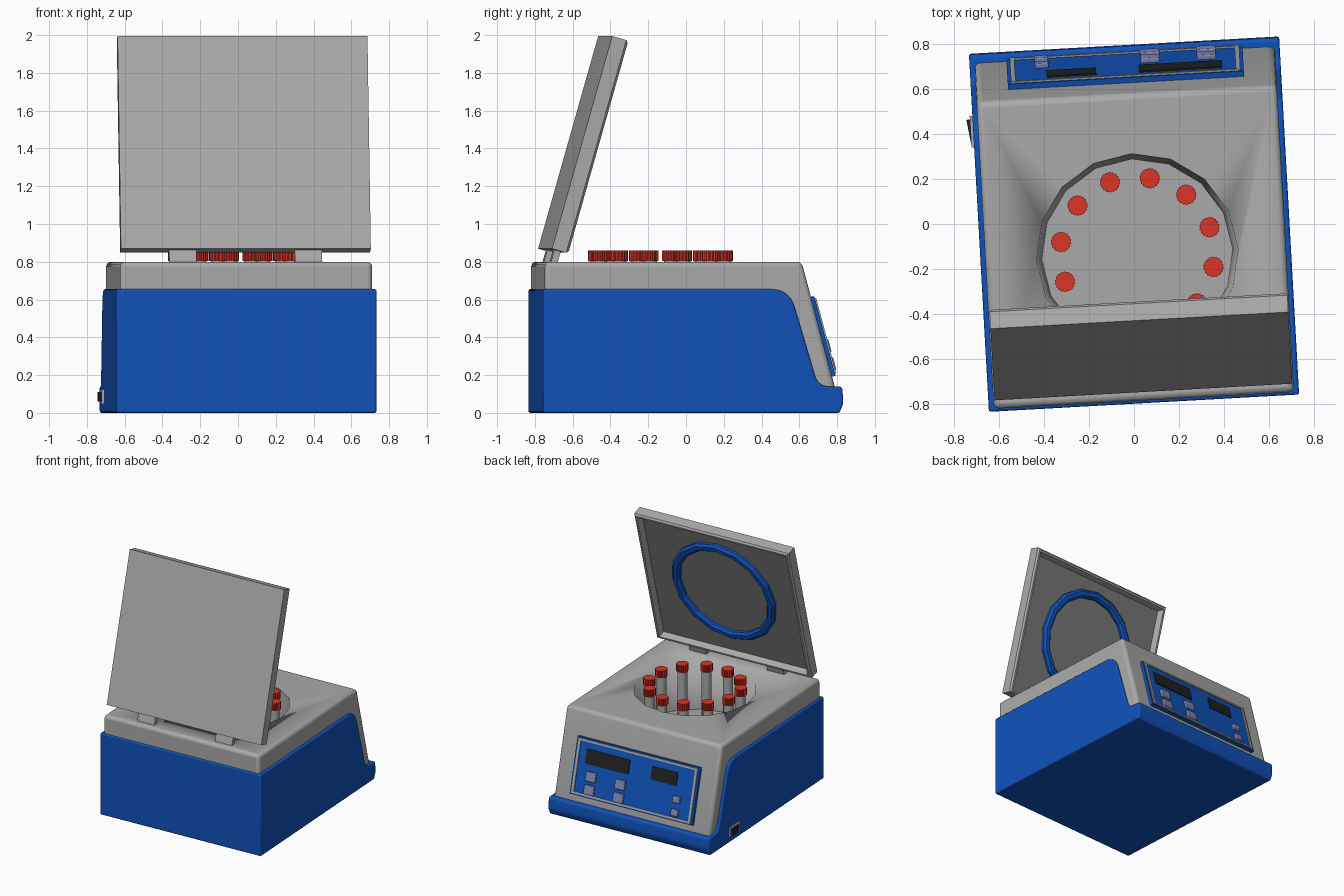
import bpy, bmesh, math
from mathutils import Matrix, Vector

if "Cube" in bpy.data.objects:
    bpy.data.objects.remove(bpy.data.objects["Cube"])


def material(name, r, g, b):
    m = bpy.data.materials.new(name)
    m.use_nodes = True
    m.diffuse_color = (r, g, b, 1)
    m.node_tree.nodes["Principled BSDF"].inputs["Base Color"].default_value = (r, g, b, 1)
    return m


GRAY = material("housing gray", 0.40, 0.40, 0.40)
LINING = material("lid lining gray", 0.2, 0.2, 0.2)
BLUE = material("blue", 0.005, 0.085, 0.5)
RED = material("cap red", 0.7, 0.035, 0.02)
BLACK = material("display black", 0.015, 0.015, 0.015)
LAVENDER = material("button lavender", 0.22, 0.24, 0.45)

# The whole machine stands slightly turned
TURN = Matrix.Rotation(math.radians(3.2), 4, 'Z')


def finish(name, bm, mats, frame=Matrix(), bevel=0, smooth=True):
    bmesh.ops.recalc_face_normals(bm, faces=bm.faces)
    mesh = bpy.data.meshes.new(name)
    bm.to_mesh(mesh)
    bm.free()
    for m in mats:
        mesh.materials.append(m)
    ob = bpy.data.objects.new(name, mesh)
    bpy.context.collection.objects.link(ob)
    ob.matrix_world = TURN @ frame
    if smooth:
        bpy.ops.object.select_all(action='DESELECT')
        ob.select_set(True)
        bpy.context.view_layer.objects.active = ob
        bpy.ops.object.shade_smooth_by_angle(angle=math.radians(35))
    if bevel:
        mod = ob.modifiers.new("Bevel", 'BEVEL')
        mod.width, mod.segments = bevel, 3
        mod.limit_method, mod.angle_limit = 'ANGLE', math.radians(35)
    return ob


def box(name, size, centre, mat, frame=Matrix(), bevel=0):
    bm = bmesh.new()
    bmesh.ops.create_cube(bm, size=1, matrix=Matrix.Translation(centre) @ Matrix.Diagonal((*size, 1)))
    return finish(name, bm, [mat], frame, bevel, smooth=False)


def cone(name, r_low, r_high, low, high, xy, mat, sides, angle=0):
    bm = bmesh.new()
    place = Matrix.Translation((*xy, (low + high) / 2)) @ Matrix.Rotation(angle, 4, 'Z')
    bmesh.ops.create_cone(bm, cap_ends=True, segments=sides, radius1=r_low, radius2=r_high,
                          depth=high - low, matrix=place)
    return finish(name, bm, [mat])


def rounded(corners, steps=7):
    """Round each (y, z, reach) corner of a closed profile."""
    out = []
    for i, (y, z, reach) in enumerate(corners):
        p = Vector((y, z))
        if not reach:
            out.append(p)
            continue
        a = Vector(corners[i - 1][:2]) - p
        b = Vector(corners[(i + 1) % len(corners)][:2]) - p
        a, b = p + a.normalized() * reach, p + b.normalized() * reach
        for k in range(steps + 1):
            t = k / steps
            out.append(a * (1 - t) ** 2 + p * 2 * t * (1 - t) + b * t * t)
    return out


def side_extrusion(name, profile, half_width, mat, bevel):
    bm = bmesh.new()
    face = bm.faces.new([bm.verts.new((-half_width, p.x, p.y)) for p in profile])
    new = bmesh.ops.extrude_face_region(bm, geom=[face])["geom"]
    bmesh.ops.translate(bm, vec=(2 * half_width, 0, 0),
                        verts=[v for v in new if isinstance(v, bmesh.types.BMVert)])
    return finish(name, bm, [mat], bevel=bevel)


def cut(ob, cutter):
    mod = ob.modifiers.new("Chamber", 'BOOLEAN')
    mod.operation, mod.solver, mod.object = 'DIFFERENCE', 'EXACT', cutter
    cutter.hide_render = True
    cutter.hide_viewport = True


def tilted(origin, degrees):
    """Frame with y up a leaning surface and z out of it, seen from +y."""
    a = math.radians(degrees)
    up, out = Vector((0, math.sin(a), math.cos(a))), Vector((0, math.cos(a), -math.sin(a)))
    m = Matrix((up.cross(out), up, out)).transposed().to_4x4()
    return Matrix.Translation(origin) @ m


def ring(name, outer, inner, low, high, centre, mat, frame, sides=16):
    """Ring with a chamfered raised edge."""
    bm = bmesh.new()
    mid = (outer - inner) * 0.25
    section = [(outer, low), (outer, high - mid), (outer - mid, high),
               (inner + mid, high), (inner, high - mid), (inner, low)]
    loops = []
    for i in range(sides):
        a = math.tau * i / sides
        loops.append([bm.verts.new((centre[0] + r * math.cos(a), centre[1] + r * math.sin(a), h))
                      for r, h in section])
    for i in range(sides):
        p, q = loops[i - 1], loops[i]
        for k in range(len(section)):
            bm.faces.new((p[k - 1], p[k], q[k], q[k - 1]))
    return finish(name, bm, [mat], frame, smooth=False)


# Blue base shell and gray housing
base = side_extrusion("base_shell", rounded([
    (-0.797, 0, 0), (-0.797, 0.655, 0), (0.51, 0.655, 0.1), (0.663, 0.14, 0.06),
    (0.79, 0.14, 0.02), (0.797, 0.05, 0.02), (0.775, 0, 0.01)]), 0.69, BLUE, 0.01)
housing = side_extrusion("housing", rounded([
    (-0.785, 0.08, 0), (-0.785, 0.80, 0), (0.577, 0.80, 0), (0.755, 0.13, 0), (0.755, 0.08, 0)]),
    0.668, GRAY, 0.025)

# Chamber
HOLE = (0.007, -0.136)
FLOOR = 0.45
cut(housing, cone("chamber_cutter", 0.425, 0.455, FLOOR, 0.9, HOLE, GRAY, 16))
cut(base, cone("base_cutter", 0.5, 0.5, FLOOR - 0.05, 0.9, HOLE, BLUE, 16))

# Ring of capped sample tubes
for i in range(12):
    a = math.radians(77.5 + 30 * i)
    xy = (HOLE[0] + 0.343 * math.cos(a), HOLE[1] + 0.343 * math.sin(a))
    cone(f"tube_{i + 1}", 0.037, 0.037, FLOOR - 0.01, 0.81, xy, GRAY, 16)
    bm = bmesh.new()
    rim = [bm.verts.new((xy[0] + r * math.cos(t), xy[1] + r * math.sin(t), 0.803))
           for k in range(36) for t, r in [(math.tau * k / 36, 0.046 if k % 2 else 0.042)]]
    new = bmesh.ops.extrude_face_region(bm, geom=[bm.faces.new(rim)])["geom"]
    bmesh.ops.translate(bm, vec=(0, 0, 0.057), verts=[v for v in new if isinstance(v, bmesh.types.BMVert)])
    finish(f"tube_cap_{i + 1}", bm, [RED], smooth=False)

# Open lid with recessed lining
LID = tilted((0, -0.704, 0.857), 15.8)
bm = bmesh.new()
bmesh.ops.create_cube(bm, size=1, matrix=Matrix.Translation((0, 0.585, 0)) @ Matrix.Diagonal((1.325, 1.17, 0.09, 1)))
inner = max(bm.faces, key=lambda f: f.calc_center_median().z)
bmesh.ops.bevel(bm, geom=list(inner.edges), offset=0.012, segments=1, affect='EDGES')
bm.faces.ensure_lookup_table()
inner = max(bm.faces, key=lambda f: f.calc_center_median().z)
bmesh.ops.inset_region(bm, faces=[inner], thickness=0.02)
bmesh.ops.inset_region(bm, faces=[inner], thickness=0.025, depth=-0.045)
inner.material_index = 1
finish("lid", bm, [GRAY, LINING], LID, smooth=False)
ring("lid_seal", 0.44, 0.375, -0.01, 0.035, (0, 0.61), BLUE, LID)

# Hinges
for side, x in (("left", -0.333), ("right", 0.333)):
    box(f"hinge_{side}", (0.145, 0.09, 0.035), (x, -0.03, 0), GRAY, LID)

# Control panel
PANEL = tilted((0, 0.683, 0.40), -14.9)
box("panel_plate", (1.05, 0.435, 0.05), (0, 0, 0), BLUE, PANEL)
for s, side in ((-1, "left"), (1, "right")):
    box(f"panel_trim_{side}", (0.02, 0.40, 0.012), (s * 0.5, 0, 0.027), GRAY, PANEL)
    box(f"panel_trim_{'top' if s > 0 else 'bottom'}", (1.02, 0.015, 0.012), (0, s * 0.2, 0.027), GRAY, PANEL)
box("large_display", (0.37, 0.11, 0.012), (-0.245, 0.087, 0.026), BLACK, PANEL)
box("small_display", (0.22, 0.10, 0.012), (0.24, 0.09, 0.026), BLACK, PANEL)
for c, (u, size) in enumerate(((-0.3625, 0.085), (-0.1125, 0.085), (0.37, 0.06))):
    for r, v in enumerate((-0.056, -0.155)):
        box(f"button_{c + 1}_{r + 1}", (size, size * 0.85, 0.03), (u, v, 0.03), LAVENDER, PANEL, 0.006)

# Power switch on the side
box("switch_frame", (0.02, 0.14, 0.075), (-0.692, 0.45, 0.085), GRAY)
rocker = Matrix.Translation((-0.70, 0.45, 0.085)) @ Matrix.Rotation(math.radians(8), 4, 'Z')
box("switch_rocker", (0.02, 0.11, 0.05), (0, 0, 0), BLACK, rocker)
